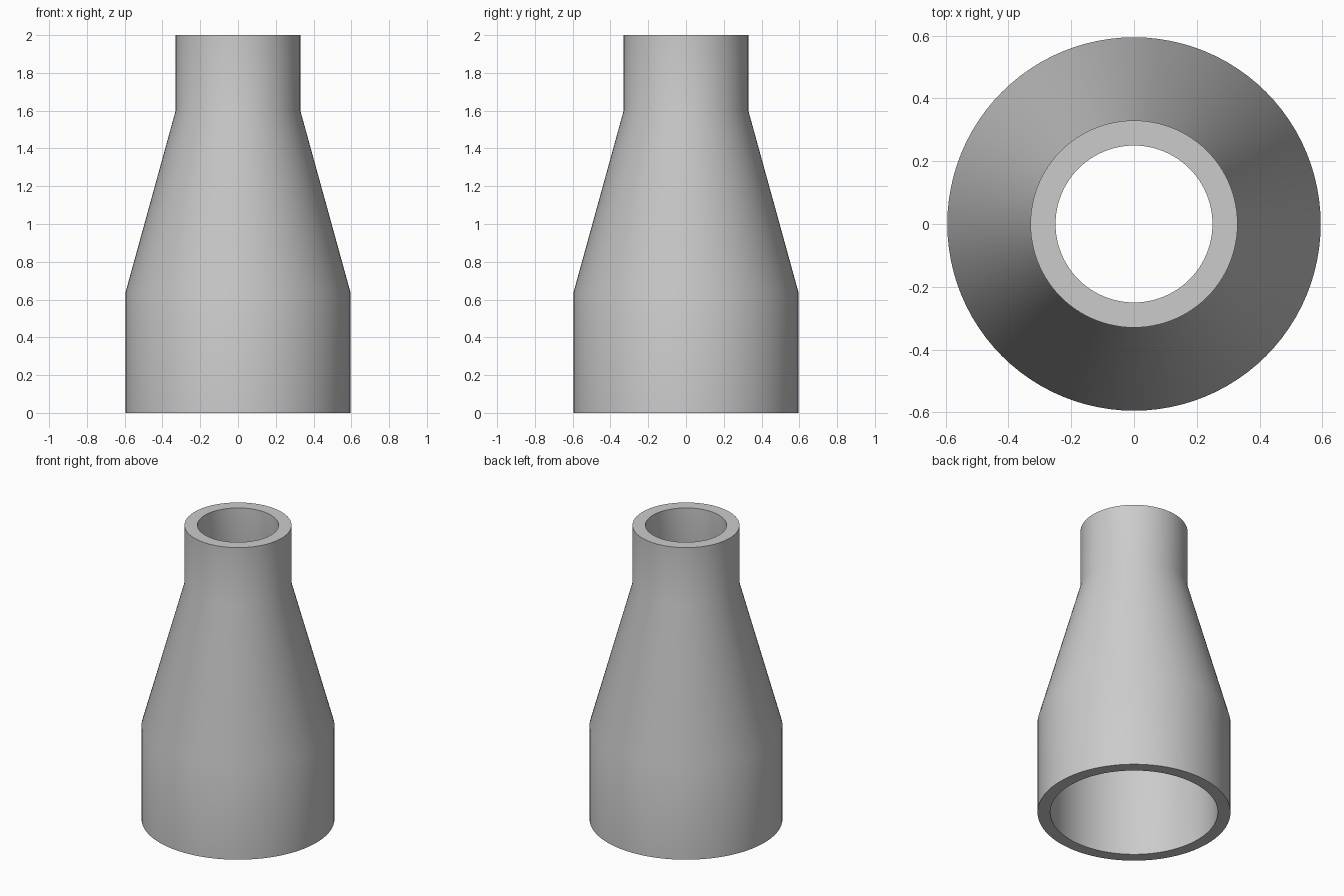
import bpy, bmesh, math

cube = bpy.data.objects.get("Cube")
if cube:
    bpy.data.objects.remove(cube)

SEGMENTS = 96

# Plain grey for the whole fitting
grey = bpy.data.materials.new("light grey")
grey.use_nodes = True
colour = (0.6, 0.6, 0.6, 1)
grey.diffuse_color = colour
grey.node_tree.nodes["Principled BSDF"].inputs["Base Color"].default_value = colour

# Closed wall section (radius, height): outside going up, then the bore going down
section = [(0.595, 0), (0.595, 0.64), (0.33, 1.6), (0.33, 2),
           (0.25, 2), (0.25, 1.6), (0.517, 0.64), (0.517, 0)]

# Revolve the section into a hollow reducer
bm = bmesh.new()
verts = [bm.verts.new((r, 0, z)) for r, z in section]
edges = [bm.edges.new((a, b)) for a, b in zip(verts, verts[1:] + verts[:1])]
bmesh.ops.spin(bm, geom=verts + edges, cent=(0, 0, 0), axis=(0, 0, 1),
               angle=math.tau, steps=SEGMENTS, use_merge=True)
bmesh.ops.remove_doubles(bm, verts=bm.verts, dist=0.0001)
bmesh.ops.recalc_face_normals(bm, faces=bm.faces)

mesh = bpy.data.meshes.new("reducer_pipe")
bm.to_mesh(mesh)
bm.free()
mesh.materials.append(grey)
pipe = bpy.data.objects.new("reducer_pipe", mesh)
bpy.context.collection.objects.link(pipe)

# Smooth walls with crisp rims
bpy.ops.object.select_all(action='DESELECT')
pipe.select_set(True)
bpy.context.view_layer.objects.active = pipe
bpy.ops.object.shade_smooth_by_angle(angle=math.radians(30))
